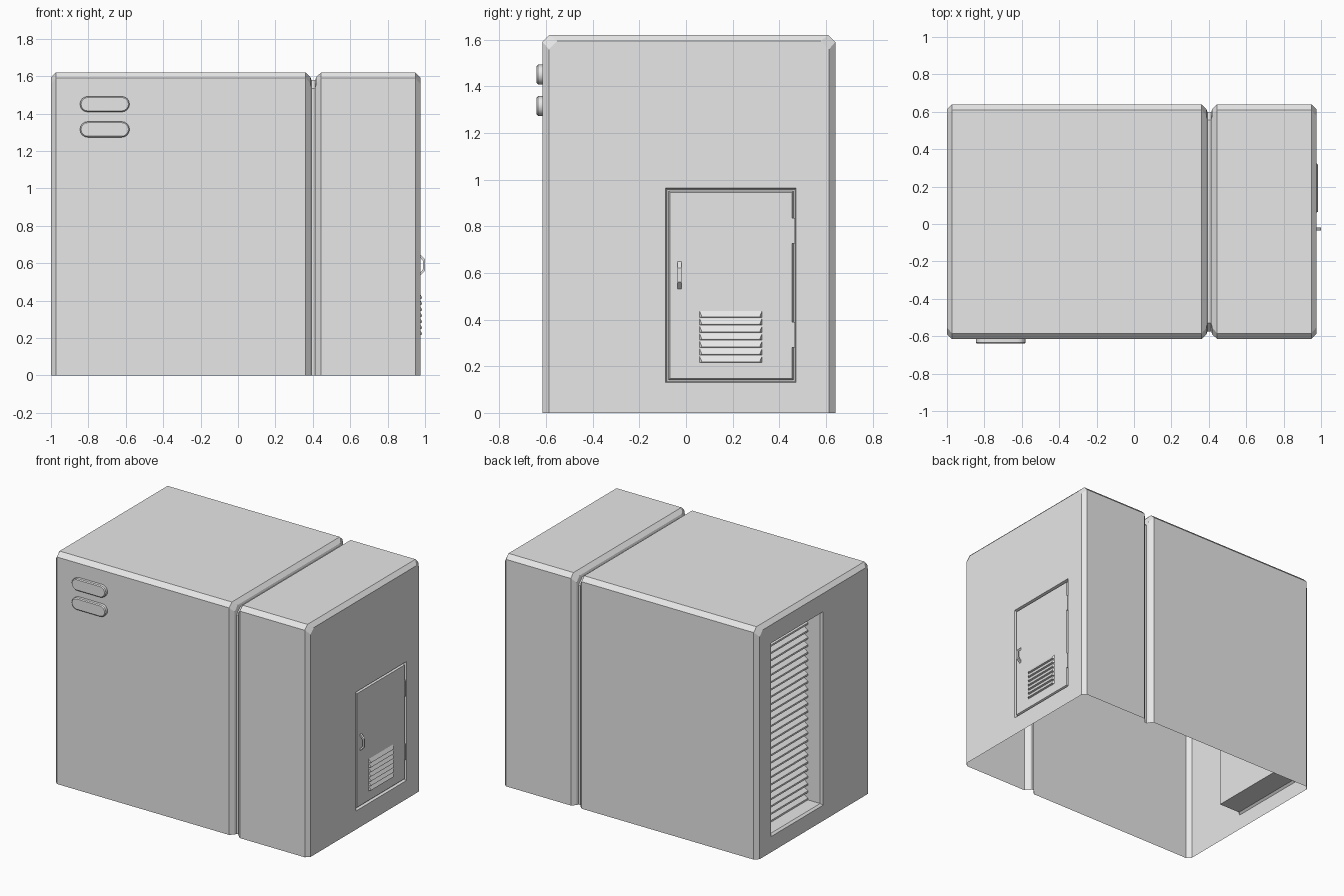
import bpy, bmesh, math

cube = bpy.data.objects.get("Cube")
if cube:
    bpy.data.objects.remove(cube, do_unlink=True)

grey = bpy.data.materials.new("plain_grey")
grey.use_nodes = True
grey.diffuse_color = (0.8, 0.8, 0.8, 1)
grey.node_tree.nodes["Principled BSDF"].inputs["Base Color"].default_value = (0.8, 0.8, 0.8, 1)

FRONT, BACK, TOP = -0.615, 0.64, 1.62


def finish(name, bm):
    bmesh.ops.recalc_face_normals(bm, faces=bm.faces)
    mesh = bpy.data.meshes.new(name)
    bm.to_mesh(mesh)
    bm.free()
    mesh.materials.append(grey)
    obj = bpy.data.objects.new(name, mesh)
    bpy.context.collection.objects.link(obj)
    return obj


def verts(bm, points):
    return [bm.verts.new(p) for p in points]


def bridge(bm, a, b, closed=True):
    n = len(a)
    for i in range(n if closed else n - 1):
        j = (i + 1) % n
        bm.faces.new((a[i], a[j], b[j], b[i]))


def prism(bm, profile, y0, y1, taper=0):
    """Extrude an xz profile along y; taper draws in the outer points' ends."""
    base = min(abs(x) for x, z in profile)
    ends = []
    for y, s in ((y0, 1), (y1, -1)):
        ends.append(verts(bm, [(x, y + s * taper * (abs(x) > base + 0.001), z) for x, z in profile]))
        bm.faces.new(ends[-1])
    bridge(bm, *ends)


def arch(bm, x, inset, c):
    """Open-bottomed, chamfered cross-section of the cabinet."""
    a, b, t = FRONT + inset, BACK - inset, TOP - inset
    return verts(bm, [(x, a, 0), (x, a, t - c), (x, a + c, t),
                      (x, b - c, t), (x, b, t - c), (x, b, 0)])


def recess(bm, outer, rect, rings):
    """Cap an end around a rectangular hole, then step the hole inward."""
    y0, y1, z0, z1 = rect
    loops = [verts(bm, [(x, y0 + d, z0 + d), (x, y0 + d, z1 - d),
                        (x, y1 - d, z1 - d), (x, y1 - d, z0 + d)]) for x, d in rings]
    o, h = outer, loops[0]
    for f in ((o[0], o[1], h[1], h[0]), (o[1], o[2], h[1]), (o[2], o[3], h[2], h[1]),
              (o[3], o[4], h[2]), (o[4], o[5], h[3], h[2]), (o[5], o[0], h[0], h[3])):
        bm.faces.new(f)
    for a, b in zip(loops, loops[1:]):
        bridge(bm, a, b)
    bm.faces.new(loops[-1])


# Cabinet shell with seam groove, vent recess and door opening
bm = bmesh.new()
stations = [(-1, 0.027, 0.035), (-0.973, 0, 0.03), (0.362, 0, 0.03), (0.387, 0.025, 0.035),
            (0.392, 0.04, 0.045), (0.413, 0.04, 0.045), (0.418, 0.025, 0.035),
            (0.445, 0, 0.03), (0.948, 0, 0.03), (0.975, 0.027, 0.035)]
loops = [arch(bm, *s) for s in stations]
for a, b in zip(loops, loops[1:]):
    bridge(bm, a, b, closed=False)
recess(bm, loops[0], (-0.09, 0.49, 0.11, 1.465), [(-1, 0), (-0.985, 0.012), (-0.82, 0.012)])
recess(bm, loops[-1], (-0.087, 0.472, 0.13, 0.963),
       [(0.975, 0), (0.957, 0.005), (0.957, 0.012), (0.972, 0.018)])
finish("cabinet_shell", bm)

# Louvres inside the tall side vent
bm = bmesh.new()
count = 26
pitch = 1.331 / count
for i in range(count):
    z = 0.122 + i * pitch
    prism(bm, [(-0.835, z), (-0.89, z), (-0.89, z + 0.012), (-0.835, z + pitch)], -0.078, 0.478)
finish("side_vent_louvres", bm)

# Door louvres
bm = bmesh.new()
for i in range(7):
    z = 0.215 + i * 0.0322
    prism(bm, [(0.971, z), (0.985, z + 0.003), (0.985, z + 0.007), (0.971, z + 0.031)],
          0.057, 0.327, taper=0.01)
finish("door_louvres", bm)

# Door handle: a bowed bar
bm = bmesh.new()
prism(bm, [(0.97, 0.53), (1.0, 0.56), (1.0, 0.62), (0.97, 0.65),
           (0.97, 0.635), (0.99, 0.612), (0.99, 0.568), (0.97, 0.545)], -0.036, -0.02)
finish("door_handle", bm)

# Door hinges
bm = bmesh.new()
for z in (0.28, 0.725):
    prism(bm, [(0.958, z), (0.976, z), (0.976, z + 0.11), (0.958, z + 0.11)], 0.455, 0.467)
finish("door_hinges", bm)

# Rounded raised plates on the front
for name, zc in (("upper_oval_plate", 1.45), ("lower_oval_plate", 1.315)):
    bm = bmesh.new()
    rings = []
    for y, r in ((FRONT, 0.042), (-0.634, 0.042), (-0.64, 0.036)):
        pts = []
        for cx, start in ((-0.622, -90), (-0.803, 90)):
            for k in range(9):
                a = math.radians(start + k * 22.5)
                pts.append((cx + r * math.cos(a), y, zc + r * math.sin(a)))
        rings.append(verts(bm, pts))
    for a, b in zip(rings, rings[1:]):
        bridge(bm, a, b)
    bm.faces.new(rings[-1])
    bm.faces.new(rings[0])
    obj = finish(name, bm)
    bpy.ops.object.select_all(action='DESELECT')
    obj.select_set(True)
    bpy.context.view_layer.objects.active = obj
    bpy.ops.object.shade_smooth_by_angle(angle=math.radians(30))
